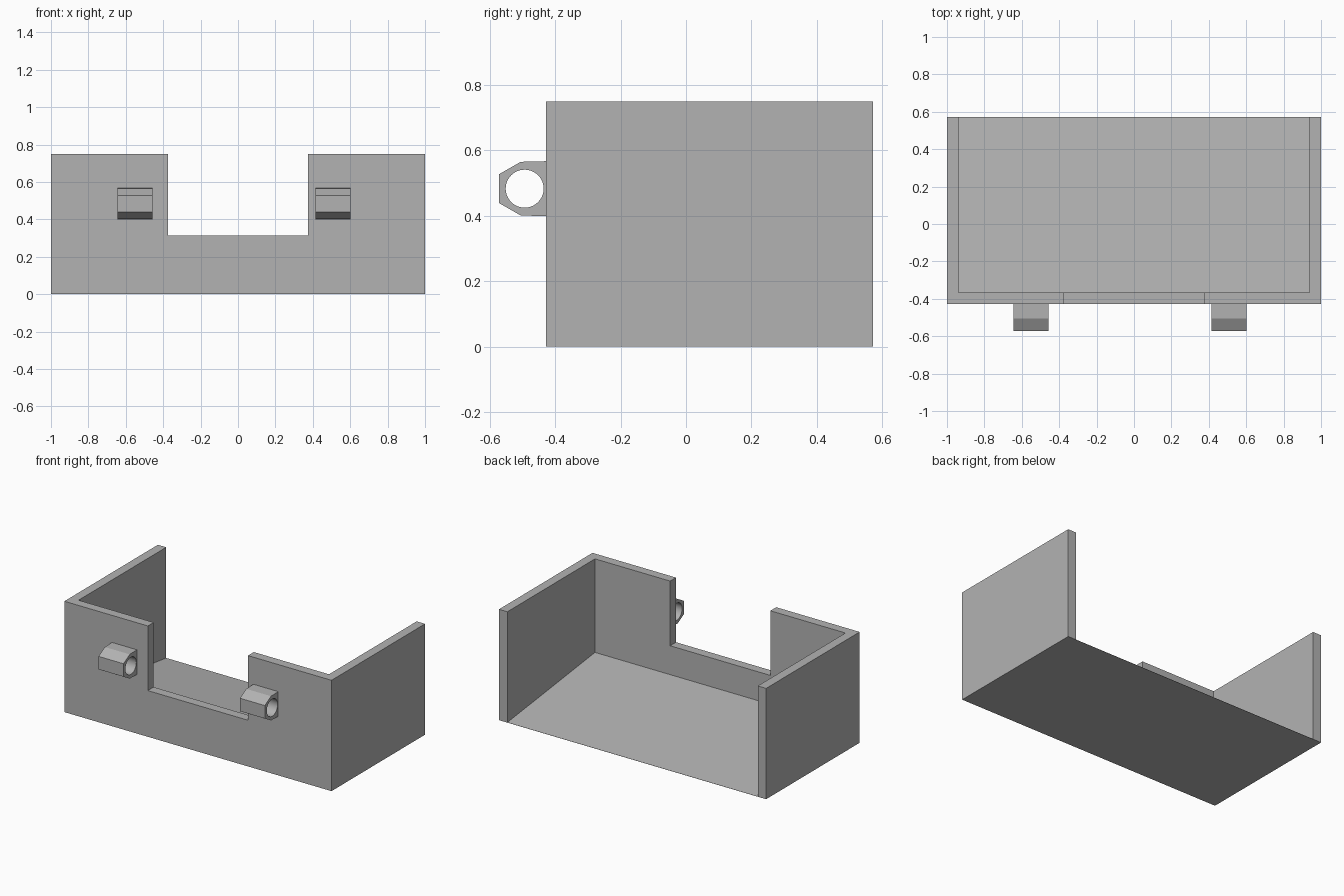
import bpy, bmesh, math
from mathutils import Vector

old = bpy.data.objects.get("Cube")
if old:
    bpy.data.objects.remove(old, do_unlink=True)

# Single plain grey finish
grey = bpy.data.materials.new("plain_grey")
grey.use_nodes = True
colour = (0.45, 0.45, 0.45, 1)
grey.diffuse_color = colour
grey.node_tree.nodes["Principled BSDF"].inputs["Base Color"].default_value = colour

WALL = 0.0625
HEIGHT = 0.75
FRONT, BACK = -0.4285, 0.5715


def prism(name, profile, x0, x1):
    """Extrude a closed (y, z) profile along x."""
    bm = bmesh.new()
    face = bm.faces.new([bm.verts.new((x0, y, z)) for y, z in profile])
    moved = bmesh.ops.extrude_face_region(bm, geom=[face])["geom"]
    verts = [v for v in moved if isinstance(v, bmesh.types.BMVert)]
    bmesh.ops.translate(bm, verts=verts, vec=Vector((x1 - x0, 0, 0)))
    bmesh.ops.recalc_face_normals(bm, faces=bm.faces)
    mesh = bpy.data.meshes.new(name)
    bm.to_mesh(mesh)
    bm.free()
    mesh.materials.append(grey)
    obj = bpy.data.objects.new(name, mesh)
    bpy.context.collection.objects.link(obj)
    return obj


def rect(y0, y1, z0, z1):
    return [(y0, z0), (y1, z0), (y1, z1), (y0, z1)]


def activate(obj):
    bpy.ops.object.select_all(action="DESELECT")
    obj.select_set(True)
    bpy.context.view_layer.objects.active = obj


def cut(obj, cutter):
    """Subtract the cutter, then discard it."""
    cutter.hide_render = True
    mod = obj.modifiers.new("cut", "BOOLEAN")
    mod.operation = "DIFFERENCE"
    mod.solver = "EXACT"
    mod.object = cutter
    activate(obj)
    bpy.ops.object.modifier_apply(modifier=mod.name)
    bpy.data.objects.remove(cutter, do_unlink=True)


# Open-backed tray: solid block, hollowed above a floor that slopes to the back
tray = prism("tray", rect(FRONT, BACK, 0, HEIGHT), -1, 1)
inner_front = FRONT + WALL
floor_front, floor_back = 0.117, 0.001
slope = (floor_back - floor_front) / (BACK - inner_front)
beyond = BACK + 0.1
cavity = [(inner_front, floor_front), (beyond, floor_back + slope * 0.1),
          (beyond, 1), (inner_front, 1)]
cut(tray, prism("cavity_cutter", cavity, WALL - 1, 1 - WALL))

# Wide notch in the front wall
cut(tray, prism("notch_cutter", rect(FRONT - 0.1, inner_front + 0.1, 0.3125, 1),
                -0.375, 0.375))

# Two chamfered hinge lugs with a sideways pin hole
LUG_Z = 0.483
upper = [(FRONT + 0.005, 0.084), (-0.505, 0.082), (-0.5715, 0.044)]
lug_profile = [(y, LUG_Z + h) for y, h in upper]
lug_profile += [(y, LUG_Z - h) for y, h in reversed(upper)]
SIDES = 48
angles = [2 * math.pi * i / SIDES for i in range(SIDES)]
hole = [(-0.493 + 0.058 * math.cos(a), LUG_Z + 0.058 * math.sin(a)) for a in angles]

for name, centre in (("right_hinge_lug", -0.55), ("left_hinge_lug", 0.508)):
    half = 0.093
    lug = prism(name, lug_profile, centre - half, centre + half)
    cut(lug, prism("pin_hole_cutter", hole, centre - 0.2, centre + 0.2))
    activate(lug)
    bpy.ops.object.shade_smooth_by_angle(angle=math.radians(20))
